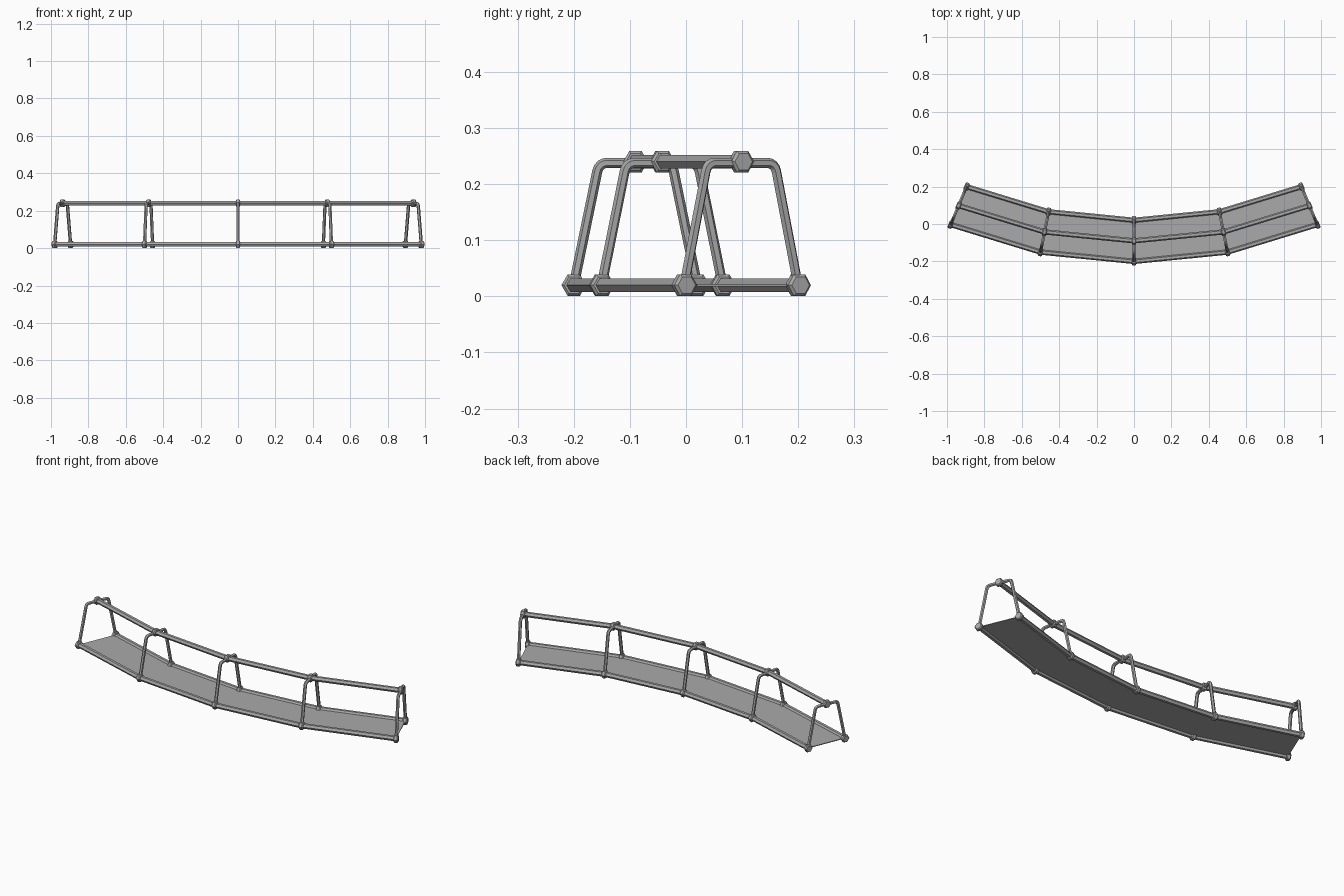
import bpy, bmesh, math
from mathutils import Vector

default = bpy.data.objects.get("Cube")
if default:
    bpy.data.objects.remove(default, do_unlink=True)

# One grey metal colour
metal = bpy.data.materials.new("grey metal")
metal.use_nodes = True
grey = (0.4, 0.4, 0.4, 1)
metal.diffuse_color = grey
metal.node_tree.nodes["Principled BSDF"].inputs["Base Color"].default_value = grey

UP = Vector((0, 0, 1))
R_FRONT, R_BACK = 2.54, 2.32
R_TOP = (R_FRONT + R_BACK) / 2
CENTRE_Y = R_FRONT - 0.2
LOW, HIGH = 0.02, 0.24
ANGLES = [math.radians(11.35 * i) for i in range(-2, 3)]


def on_arc(radius, angle, z):
    return Vector((radius * math.sin(angle), CENTRE_Y - radius * math.cos(angle), z))


def along(angle):
    return Vector((math.cos(angle), math.sin(angle), 0))


def finish(name, bm):
    bmesh.ops.recalc_face_normals(bm, faces=bm.faces)
    mesh = bpy.data.meshes.new(name)
    bm.to_mesh(mesh)
    bm.free()
    mesh.materials.append(metal)
    obj = bpy.data.objects.new(name, mesh)
    bpy.context.collection.objects.link(obj)
    return obj


def hex_tube(name, points, radii, side):
    """Six-sided mitred tube through points lying in the plane normal to side."""
    bm = bmesh.new()
    rings = []
    last = len(points) - 1
    for i, (p, r) in enumerate(zip(points, radii)):
        a = (points[i] - points[max(i - 1, 0)]).normalized()
        b = (points[min(i + 1, last)] - points[i]).normalized()
        tangent = (a + b).normalized()
        miter = 1 / max(tangent.dot(a if i else b), 0.5)
        normal = tangent.cross(side).normalized()
        ring = []
        for k in range(6):
            t = k * math.pi / 3
            ring.append(bm.verts.new(p + normal * (r * math.cos(t) * miter) + side * (r * math.sin(t))))
        rings.append(ring)
    for one, two in zip(rings, rings[1:]):
        for k in range(6):
            j = (k + 1) % 6
            bm.faces.new((one[k], one[j], two[j], two[k]))
    bm.faces.new(rings[0])
    bm.faces.new(rings[-1])
    return finish(name, bm)


# Thin walkway deck, one panel per bay
bm = bmesh.new()
rows = []
for a in ANGLES:
    corners = [(R_FRONT, -1), (R_BACK, -1), (R_BACK, 1), (R_FRONT, 1)]
    rows.append([bm.verts.new(on_arc(r, a, LOW + s * 0.002)) for r, s in corners])
for one, two in zip(rows, rows[1:]):
    for k in range(4):
        j = (k + 1) % 4
        bm.faces.new((one[k], one[j], two[j], two[k]))
bm.faces.new(rows[0])
bm.faces.new(rows[-1])
finish("deck", bm)

# Long rails and the chamfered couplers at every joint
for name, radius, z in (("front", R_FRONT, LOW), ("back", R_BACK, LOW), ("top", R_TOP, HIGH)):
    path = [on_arc(radius, a, z) for a in ANGLES]
    hex_tube(name + "_rail", path, [0.014] * len(path), UP)
    for i, a in enumerate(ANGLES):
        rings = [path[i] + along(a) * d for d in (-0.012, -0.007, 0.007, 0.012)]
        hex_tube(f"{name}_coupler_{i + 1}", rings, [0.017, 0.022, 0.022, 0.017], UP)


# Tapered hoops with rounded corners
def rounded(points, size):
    path = [points[0]]
    for before, corner, after in zip(points, points[1:], points[2:]):
        start = corner + (before - corner).normalized() * size
        end = corner + (after - corner).normalized() * size
        for k in range(5):
            t = k / 4
            path.append(start * (1 - t) ** 2 + corner * (2 * t * (1 - t)) + end * t ** 2)
    return path + [points[-1]]


for i, a in enumerate(ANGLES):
    inset = 0.045
    bends = [on_arc(R_FRONT, a, LOW), on_arc(R_FRONT - inset, a, HIGH - 0.002),
             on_arc(R_BACK + inset, a, HIGH - 0.002), on_arc(R_BACK, a, LOW)]
    path = rounded(bends, 0.016)
    hex_tube(f"hoop_{i + 1}", path, [0.009] * len(path), along(a))
